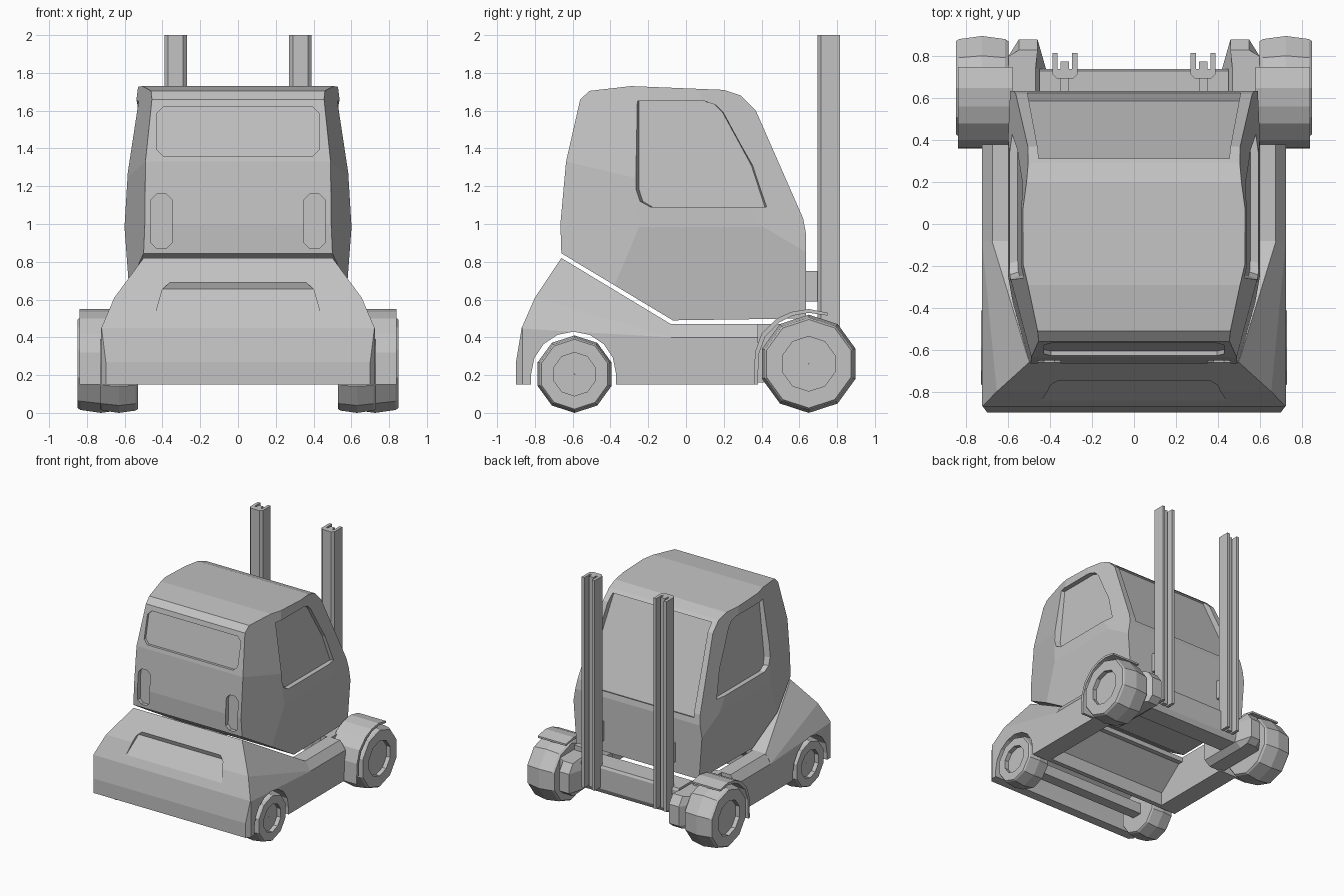
import bpy, bmesh, math
from mathutils import Vector

if "Cube" in bpy.data.objects:
    bpy.data.objects.remove(bpy.data.objects["Cube"])

grey = bpy.data.materials.new("light_grey")
grey.use_nodes = True
grey.diffuse_color = (0.54, 0.54, 0.54, 1)
grey.node_tree.nodes["Principled BSDF"].inputs["Base Color"].default_value = (0.54, 0.54, 0.54, 1)


def finish(name, bm, mirror=False):
    bmesh.ops.recalc_face_normals(bm, faces=bm.faces)
    mesh = bpy.data.meshes.new(name)
    bm.to_mesh(mesh)
    bm.free()
    mesh.materials.append(grey)
    obj = bpy.data.objects.new(name, mesh)
    bpy.context.collection.objects.link(obj)
    if mirror:
        obj.modifiers.new("mirror", "MIRROR").use_mirror_merge = False
    return obj


def loft(bm, rings, closed=False):
    """Join equal rings of points; cap the ends, or close them into a loop."""
    rows = [[bm.verts.new(p) for p in ring] for ring in rings]
    n = len(rows[0])
    pairs = list(zip(rows, rows[1:])) + ([(rows[-1], rows[0])] if closed else [])
    for a, b in pairs:
        for i in range(n):
            bm.faces.new((a[i], a[(i + 1) % n], b[(i + 1) % n], b[i]))
    if not closed:
        bm.faces.new(rows[0])
        bm.faces.new(rows[-1])
    return bm


def side_prism(profile, lo, hi):
    """Extrude a (y, z) outline along x."""
    return loft(bmesh.new(), [[(x, y, z) for y, z in profile] for x in (lo, hi)])


def hull(points):
    bm = bmesh.new()
    for p in points:
        bm.verts.new(p)
    bmesh.ops.convex_hull(bm, input=bm.verts)
    bmesh.ops.dissolve_limit(bm, angle_limit=0.01, verts=bm.verts, edges=bm.edges)
    return bm


def box(x, y, z):
    return hull([(a, b, c) for a in x for b in y for c in z])


def carve(bm, a, b, c):
    """Slice off everything beyond the plane through a, b, c, on both sides."""
    a, b, c = Vector(a), Vector(b), Vector(c)
    normal = (b - a).cross(c - a).normalized()
    if normal.x < 0:
        normal.negate()
    for s in (1, -1):
        flip = Vector((s, 1, 1))
        cut = bmesh.ops.bisect_plane(bm, geom=bm.verts[:] + bm.edges[:] + bm.faces[:],
                                     plane_co=a * flip, plane_no=normal * flip,
                                     clear_outer=True, dist=1e-5)
        edges = [e for e in cut["geom_cut"] if isinstance(e, bmesh.types.BMEdge)]
        bmesh.ops.holes_fill(bm, edges=edges)


def subtract(target, bm, mirror=False):
    cutter = finish("cutter", bm, mirror)
    cutter.hide_render = True
    mod = target.modifiers.new("cut", "BOOLEAN")
    mod.object, mod.operation, mod.solver = cutter, "DIFFERENCE", "EXACT"
    bpy.context.view_layer.objects.active = target
    bpy.ops.object.modifier_apply(modifier=mod.name)
    bpy.data.objects.remove(cutter)


# Cab: side outline, then sloped sides and tapered corners
bm = side_prism([(-.66, .845), (-.665, 1), (-.635, 1.33), (-.56, 1.66), (-.51, 1.705),
                 (-.29, 1.73), (.2, 1.71), (.29, 1.68), (.37, 1.6), (.62, 1.03),
                 (.635, .95), (.635, .5), (-.07, .49)], -.8, .8)
carve(bm, (.6, 0, 1), (.6, 1, 1), (.58, 0, 1.33))
carve(bm, (.58, 0, 1.33), (.58, 1, 1.33), (.53, 0, 1.72))
carve(bm, (.6, 0, .97), (.6, 1, .97), (.565, 0, .5))
carve(bm, (.6, -.25, 1), (.5, -.66, .84), (.49, -.635, 1.33))
carve(bm, (.49, -.635, 1.33), (.46, -.51, 1.705), (.53, -.2, 1.71))
carve(bm, (.6, .4, 1), (.575, .635, .95), (.505, .29, 1.68))
cab = finish("cab", bm)

# Side windows with bevelled reveals
window = [(-.265, 1.65), (-.265, 1.18), (-.245, 1.12), (-.19, 1.09), (.435, 1.09),
          (.36, 1.31), (.2, 1.59), (.16, 1.63), (.1, 1.65)]
rings = [[(x - (z - 1.09) * .1, .08 + (y - .08) * k, z) for y, z in window]
         for x, k in ((.555, .95), (.62, 1.02))]
subtract(cab, loft(bmesh.new(), rings), True)

# Windscreen recess
subtract(cab, hull([(s * x, y + d, z + d * .45) for x, y, z in
                    ((.455, .3, 1.65), (.51, .588, .98)) for s in (1, -1) for d in (0, .3)]))

# Rear window and vent slots
for z0, z1, x0, x1, y0, y1, c, both in (
        (1.36, 1.62, -.43, .43, -.607, -.55, .035, False),
        (.87, 1.16, .35, .46, -.63, -.62, .03, True)):
    shape = [(x0 + c, z0), (x1 - c, z0), (x1, z0 + c), (x1, z1 - c),
             (x1 - c, z1), (x0 + c, z1), (x0, z1 - c), (x0, z0 + c)]
    floor = [(x, y0 + (y1 - y0) * (z - z0) / (z1 - z0), z) for x, z in shape]
    subtract(cab, loft(bmesh.new(), [floor, [(x, -.9, z) for x, _, z in floor]]), both)

# Counterweight with sloped shoulders
bm = side_prism([(-.9, .15), (-.9, .27), (-.87, .45), (-.8, .61), (-.66, .82),
                 (-.08, .47), (-.08, .15)], -.9, .9)
carve(bm, (.725, 0, 0), (.725, 1, 0), (.725, 0, 1))
carve(bm, (.725, -.08, .4), (.715, -.87, .47), (.655, -.8, .61))
carve(bm, (.725, -.08, .4), (.655, -.8, .61), (.5, -.66, .82))
carve(bm, (.7, -.9, 0), (.73, -.86, 0), (.7, -.9, 1))
counterweight = finish("counterweight", bm)
arch = [(-.595 + .225 * math.cos(a), .205 + .225 * math.sin(a))
        for a in (math.pi * i / 8 for i in range(9))]
subtract(counterweight, side_prism(arch + [(-.82, 0), (-.37, 0)], -1, 1))
subtract(counterweight, side_prism([(-.33, 0), (-.33, .26), (-.12, .43), (0, .43), (0, 0)],
                                   -.56, .56))
subtract(counterweight, hull([(s * x, y, z) for s in (1, -1) for x, y, z in (
    (.45, -.868, .48), (.45, -1, .48), (.4, -.735, .655), (.4, -1, .655),
    (.35, -.75, .7), (.35, -1, .7))]))

# Chassis side rails, narrowing inside the drive wheels
finish("side_rail", hull([(x, y, z) for x, z in ((.56, .15), (.725, .15), (.725, .4),
                          (.675, .47), (.56, .47)) for y in (-.08, .38)]), True)
finish("inner_rail", box((.5, .595), (.37, .62), (.17, .47)), True)

# Axle housings and beams
finish("axle_housing", loft(bmesh.new(), [
    [(x, y, z) for x, y in ((.6, .36), (.6, .8), (.55, .88 - d), (.46, .88 - d),
                            (.42 + d, .74), (.42 + d, .36))]
    for z, d in ((.16, .05), (.2, 0), (.36, 0), (.43, .05))]), True)
finish("cross_beam", hull([(x, y, z) for x in (-.45, .45) for y, z in (
    (.56, .2), (.72, .2), (.74, .24), (.74, .41), (.73, .43), (.56, .43))]))
finish("steering_axle", box((-.56, .56), (-.64, -.55), (.16, .25)))

# Drive wheel fenders
outer = [(.36, .15), (.365, .32), (.4, .42), (.48, .5), (.56, .535), (.65, .55), (.75, .53)]
inside = [(.75, .515), (.65, .53), (.565, .515), (.495, .48), (.42, .405), (.385, .31), (.38, .15)]
finish("fender", side_prism(outer + inside, .58, .84), True)


# Ten-sided wheels with recessed hubs
def wheel(name, x0, x1, y, r, hub):
    mid, w = (x0 + x1) / 2, x1 - x0
    section = [(x0, .002), (x0, r * .9), (x0 + w * .06, r * .94), (mid, r), (x1 - w * .06, r * .94),
               (x1, r * .9), (x1, hub), (x1 - .035, hub), (x1 - .035, .002)]
    rings = []
    for i in range(10):
        a = math.tau * i / 10
        rings.append([(x, y + q * math.sin(a), r + q * math.cos(a)) for x, q in section])
    finish(name, loft(bmesh.new(), rings, closed=True), True)


wheel("drive_wheel", .6, .85, .65, .26, .145)
wheel("steer_wheel", .53, .73, -.59, .205, .115)

# Mast channels and their brackets
half = [(.04, .695), (.06, .715), (.06, .815), (.035, .815), (.035, .74), (.02, .74), (.02, .775)]
channel = half + [(-x, y) for x, y in reversed(half)]
finish("mast_channel", loft(bmesh.new(), [[(.33 + x, y, z) for x, y in channel]
                                          for z in (.25, 2)]), True)
finish("mast_bracket", box((.31, .35), (.62, .7), (.59, .75)), True)
